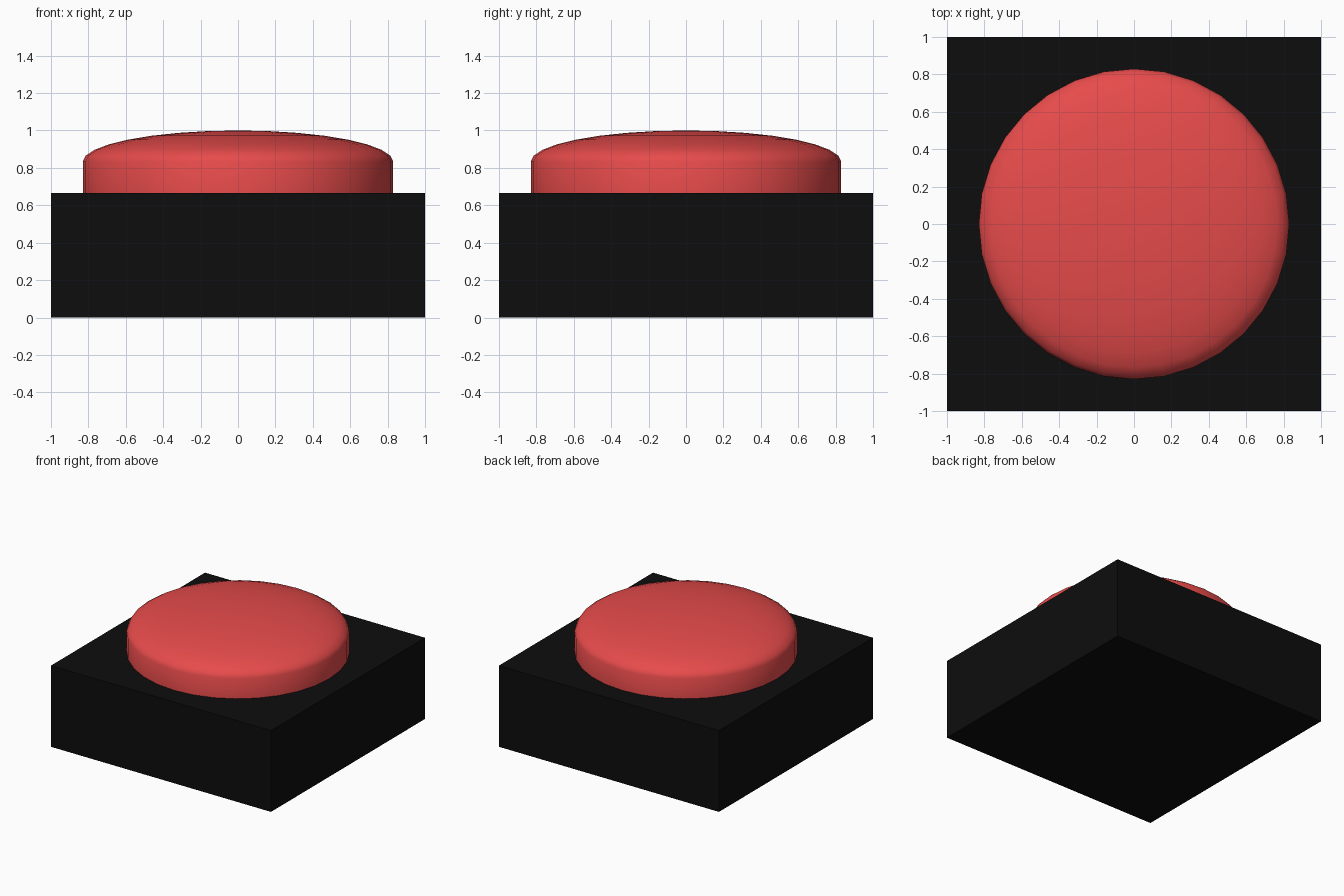
import bpy, bmesh, math

if "Cube" in bpy.data.objects:
    bpy.data.objects.remove(bpy.data.objects["Cube"])

SEGMENTS, RINGS = 32, 8
RADIUS, BASE_TOP, RIM, TOP = 0.83, 0.667, 0.833, 1.0


def material(name, color):
    mat = bpy.data.materials.new(name)
    mat.diffuse_color = (*color, 1.0)
    mat.use_nodes = True
    mat.node_tree.nodes["Principled BSDF"].inputs["Base Color"].default_value = mat.diffuse_color
    return mat


# Square housing
bpy.ops.mesh.primitive_cube_add(size=2, location=(0, 0, BASE_TOP / 2))
base = bpy.context.object
base.name = "button_housing"
base.scale.z = BASE_TOP / 2
bpy.ops.object.transform_apply(location=False, rotation=False, scale=True)
base.data.materials.append(material("black_plastic", (0.004, 0.004, 0.004)))

# Domed push button: straight wall with an elliptical cap, spun about z
profile = [(RADIUS, BASE_TOP - 0.005)]
for i in range(RINGS + 1):
    a = math.pi / 2 * i / RINGS
    profile.append((RADIUS * math.cos(a), RIM + (TOP - RIM) * math.sin(a)))

bm = bmesh.new()
verts = [bm.verts.new((r, 0, z)) for r, z in profile]
edges = [bm.edges.new(pair) for pair in zip(verts, verts[1:])]
bmesh.ops.spin(bm, geom=verts + edges, cent=(0, 0, 0), axis=(0, 0, 1),
               angle=math.tau, steps=SEGMENTS, use_duplicate=False)
bmesh.ops.remove_doubles(bm, verts=bm.verts[:], dist=1e-4)
bmesh.ops.holes_fill(bm, edges=[e for e in bm.edges if e.is_boundary], sides=0)
bmesh.ops.recalc_face_normals(bm, faces=bm.faces[:])
mesh = bpy.data.meshes.new("push_button")
bm.to_mesh(mesh)
bm.free()
button = bpy.data.objects.new("push_button", mesh)
bpy.context.collection.objects.link(button)
button.data.materials.append(material("red_plastic", (0.8, 0.07, 0.07)))

bpy.ops.object.select_all(action='DESELECT')
button.select_set(True)
bpy.context.view_layer.objects.active = button
bpy.ops.object.shade_smooth_by_angle(angle=math.radians(50))
